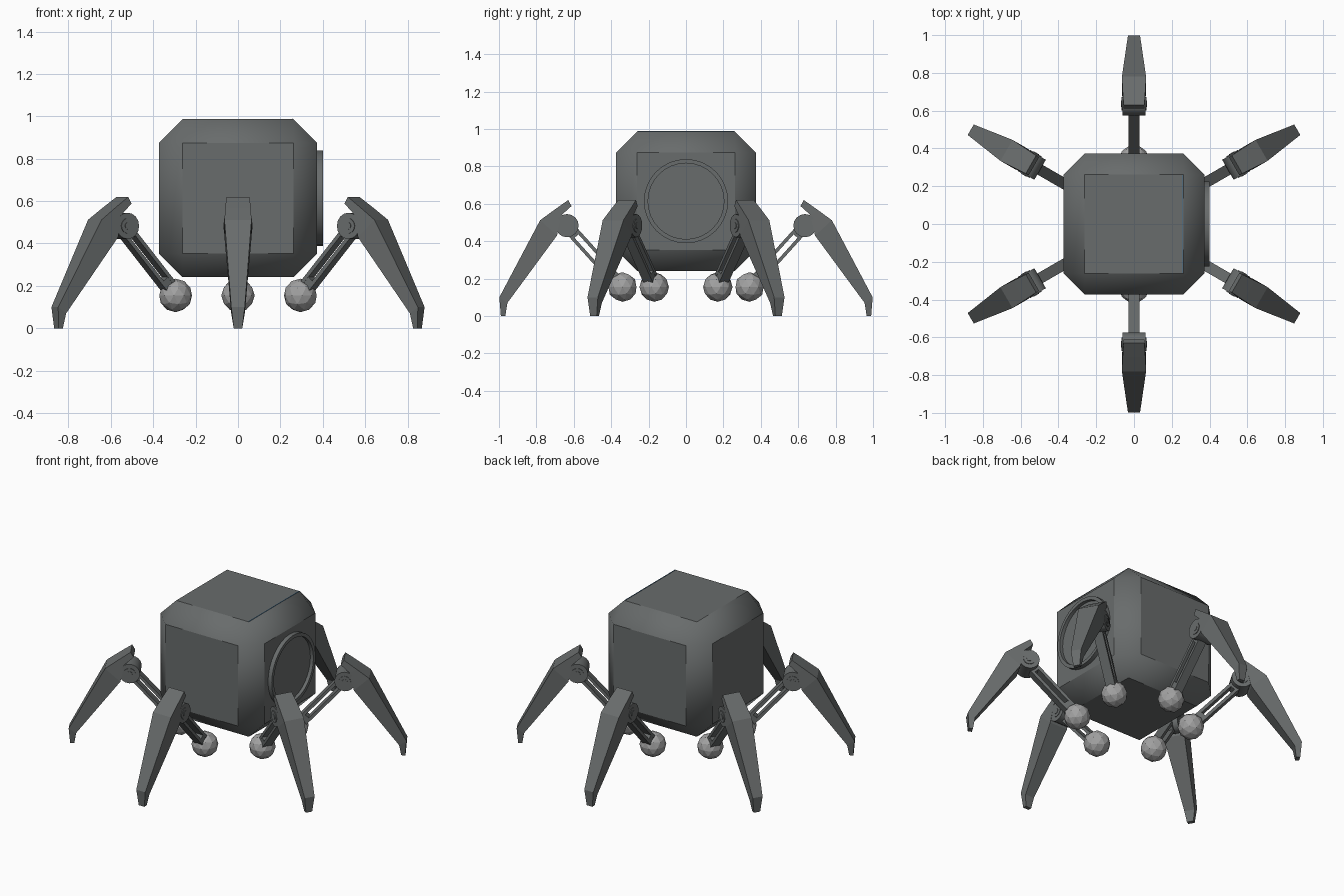
import bpy, bmesh, math
from mathutils import Matrix, Vector

if "Cube" in bpy.data.objects:
    bpy.data.objects.remove(bpy.data.objects["Cube"])


def material(name, rgb):
    m = bpy.data.materials.new(name)
    m.diffuse_color = (*rgb, 1)
    m.use_nodes = True
    m.node_tree.nodes["Principled BSDF"].inputs["Base Color"].default_value = m.diffuse_color
    return m


DARK = material("dark grey metal", (0.140, 0.150, 0.150))
LIGHT = material("light grey metal", (0.36, 0.36, 0.36))
BLUE = material("blue seam", (0.05, 0.16, 0.30))


def finish(bm, name, mat, matrix=Matrix(), smooth_angle=None):
    bmesh.ops.recalc_face_normals(bm, faces=bm.faces)
    me = bpy.data.meshes.new(name)
    bm.to_mesh(me)
    bm.free()
    me.materials.append(mat)
    ob = bpy.data.objects.new(name, me)
    ob.matrix_world = matrix
    bpy.context.collection.objects.link(ob)
    if smooth_angle:
        bpy.ops.object.select_all(action='DESELECT')
        ob.select_set(True)
        bpy.context.view_layer.objects.active = ob
        bpy.ops.object.shade_smooth_by_angle(angle=math.radians(smooth_angle))
    return ob


def add_box(bm, size, matrix):
    bmesh.ops.create_cube(bm, size=1, matrix=matrix @ Matrix.Diagonal((*size, 1)))


def add_cylinder(bm, radius, depth, matrix, sides):
    bmesh.ops.create_cone(bm, cap_ends=True, segments=sides, radius1=radius,
                          radius2=radius, depth=depth, matrix=matrix)


CZ, SIDE, CHAMFER = 0.614, 0.746, 0.112

# Body: chamfered cube, flat panels and softly shaded chamfers
bm = bmesh.new()
add_box(bm, (SIDE, SIDE, SIDE), Matrix.Translation((0, 0, CZ)))
bmesh.ops.bevel(bm, geom=bm.edges[:], offset=CHAMFER, segments=1,
                affect='EDGES', profile=0.5)
bm.normal_update()
for f in bm.faces:
    f.smooth = True
for f in bm.faces:
    if max(abs(c) for c in f.normal) > 0.99:
        f.smooth = False
        for e in f.edges:
            e.smooth = False
finish(bm, "body", DARK)

# Thin blue seam along the edge of the top panel
bm = bmesh.new()
add_box(bm, (0.004, 0.52, 0.004), Matrix.Translation((0.258, 0, CZ + SIDE / 2)))
finish(bm, "top_seam", BLUE)

# Round port on the right side: raised ring with a recessed disc
to_x = Matrix.Rotation(math.pi / 2, 4, 'Y')
bm = bmesh.new()
section = [(0.225, 0.365), (0.225, 0.400), (0.203, 0.400), (0.203, 0.365)]
N = 32
rings = []
for i in range(N):
    a = 2 * math.pi * i / N
    rings.append([bm.verts.new((x, r * math.cos(a), CZ + r * math.sin(a)))
                  for r, x in section])
for i in range(N):
    a, b = rings[i], rings[(i + 1) % N]
    for j in range(4):
        k = (j + 1) % 4
        bm.faces.new((a[j], a[k], b[k], b[j]))
finish(bm, "port_ring", DARK, smooth_angle=30)
bm = bmesh.new()
add_cylinder(bm, 0.204, 0.02, Matrix.Translation((0.368, 0, CZ)) @ to_x, N)
finish(bm, "port_disc", DARK)

# Leg parts, drawn in a radial plane: x outwards, y sideways, z up
HIP, KNEE = Vector((0.34, 0, 0.155)), Vector((0.636, 0, 0.483))
to_y = Matrix.Rotation(math.pi / 2, 4, 'X')
arm_len = (KNEE - HIP).length
arm_dir = (KNEE - HIP).normalized()
arm_frame = (Matrix.Translation(HIP)
             @ Matrix.Rotation(-math.atan2(arm_dir.z, arm_dir.x), 4, 'Y'))
# Shin stations: outer point, inner point, half width
SHIN = [((0.630, 0.620), (0.612, 0.588), 0.055),
        ((0.705, 0.567), (0.665, 0.540), 0.060),
        ((0.780, 0.512), (0.690, 0.430), 0.064),
        ((0.998, 0.100), (0.955, 0.070), 0.032),
        ((0.990, 0.000), (0.966, 0.000), 0.020)]


def build_leg(name, angle):
    turn = Matrix.Rotation(math.radians(angle), 4, 'Z')

    # Hip ball
    bm = bmesh.new()
    bmesh.ops.create_icosphere(bm, subdivisions=2, radius=0.079,
                               matrix=Matrix.Translation(HIP))
    finish(bm, name + "_hip_ball", LIGHT, turn)

    # Slotted arm: two rails joined at both ends
    bm = bmesh.new()
    for s in (-1, 1):
        add_box(bm, (arm_len, 0.058, 0.018),
                arm_frame @ Matrix.Translation((arm_len / 2, 0, s * 0.023)))
    for x in (0.08, arm_len - 0.05):
        add_box(bm, (0.05, 0.056, 0.04), arm_frame @ Matrix.Translation((x, 0, 0)))
    finish(bm, name + "_arm", DARK, turn)

    # Knee joint: stepped cylinders across the leg
    bm = bmesh.new()
    for r, d in ((0.062, 0.122), (0.036, 0.130), (0.017, 0.136)):
        add_cylinder(bm, r, d, Matrix.Translation(KNEE) @ to_y, 16)
    finish(bm, name + "_knee", DARK, turn, 30)

    # Tapered shin
    bm = bmesh.new()
    loops = []
    for (ox, oz), (ix, iz), w in SHIN:
        loops.append([bm.verts.new(p) for p in
                      ((ox, -w, oz), (ox, w, oz), (ix, w, iz), (ix, -w, iz))])
    for a, b in zip(loops, loops[1:]):
        for j in range(4):
            k = (j + 1) % 4
            bm.faces.new((a[j], a[k], b[k], b[j]))
    bm.faces.new(loops[0])
    bm.faces.new(loops[-1])
    finish(bm, name + "_shin", DARK, turn)


for leg, ang in (("front_leg", -90), ("front_right_leg", -30), ("back_right_leg", 30),
                 ("back_leg", 90), ("back_left_leg", 150), ("front_left_leg", 210)):
    build_leg(leg, ang)
